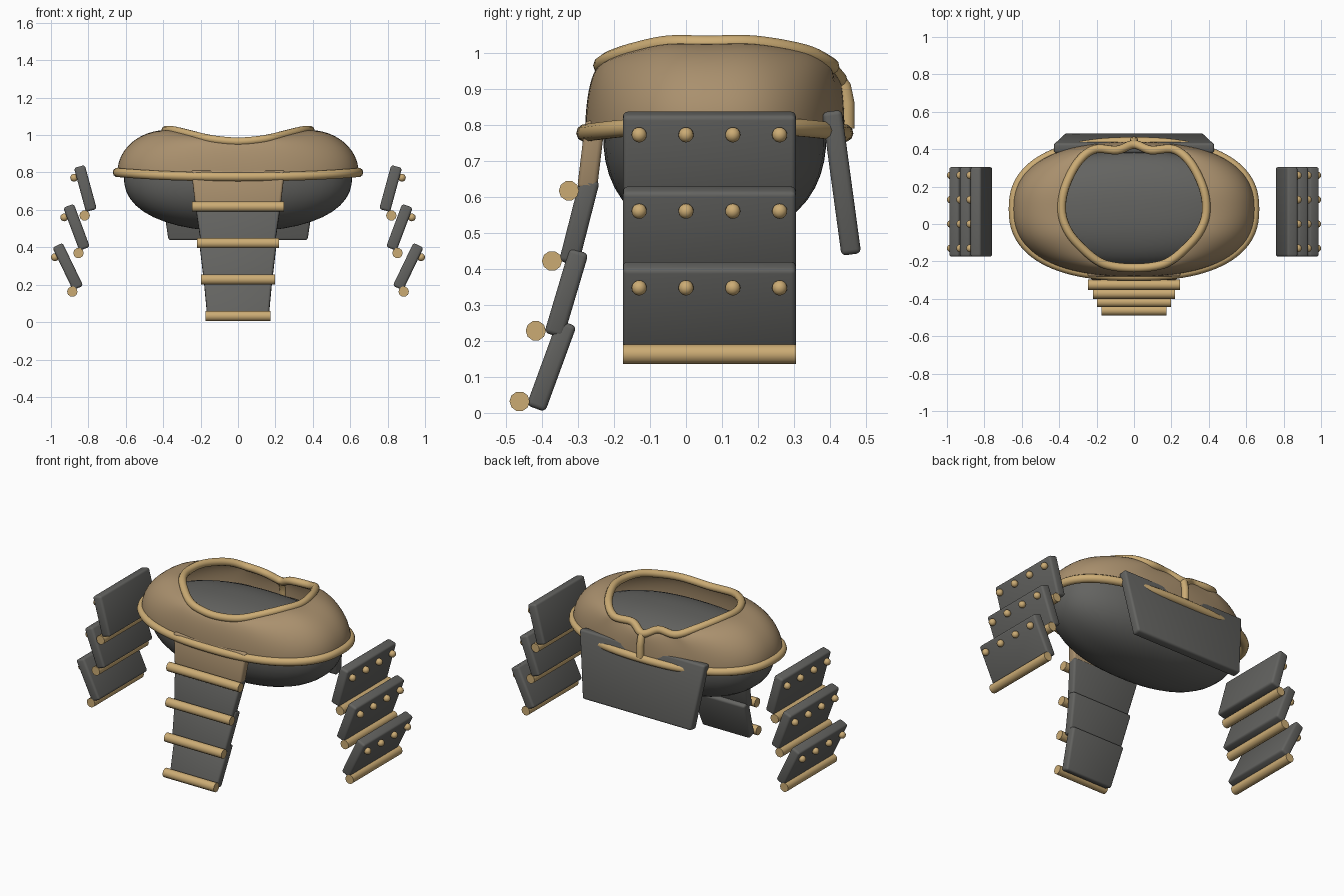
import bpy, bmesh, math
from mathutils import Vector

if "Cube" in bpy.data.objects:
    bpy.data.objects.remove(bpy.data.objects["Cube"])


def material(name, rgb):
    m = bpy.data.materials.new(name)
    m.diffuse_color = (*rgb, 1)
    m.use_nodes = True
    m.node_tree.nodes["Principled BSDF"].inputs["Base Color"].default_value = m.diffuse_color
    return m


DARK = material("dark_grey", (0.125, 0.125, 0.118))
CLOTH = material("brown_leather", (0.40, 0.28, 0.155))
TRIM = material("tan_trim", (0.60, 0.41, 0.175))


def finish(name, bm, mat, smooth=None):
    bmesh.ops.recalc_face_normals(bm, faces=bm.faces)
    me = bpy.data.meshes.new(name)
    bm.to_mesh(me)
    bm.free()
    me.materials.append(mat)
    ob = bpy.data.objects.new(name, me)
    bpy.context.collection.objects.link(ob)
    if smooth:
        bpy.ops.object.select_all(action='DESELECT')
        ob.select_set(True)
        bpy.context.view_layer.objects.active = ob
        bpy.ops.object.shade_smooth_by_angle(angle=math.radians(smooth))
    return ob


def tube(name, pts, radius, mat, cyclic=False):
    cu = bpy.data.curves.new(name, 'CURVE')
    cu.dimensions = '3D'
    cu.bevel_depth = radius
    cu.bevel_resolution = 3
    cu.use_fill_caps = True
    sp = cu.splines.new('POLY')
    sp.points.add(len(pts) - 1)
    for p, co in zip(sp.points, pts):
        p.co = (*co, 1)
    sp.use_cyclic_u = cyclic
    cu.materials.append(mat)
    ob = bpy.data.objects.new(name, cu)
    bpy.context.collection.objects.link(ob)
    bpy.ops.object.select_all(action='DESELECT')
    ob.select_set(True)
    bpy.context.view_layer.objects.active = ob
    bpy.ops.object.convert(target='MESH')
    bpy.ops.object.shade_smooth_by_angle(angle=math.radians(40))


def slab(name, top, bottom, half_top, half_bottom, thick, axis, mat):
    """Tapered plate hanging from top to bottom, its width along axis."""
    top, bottom, w = Vector(top), Vector(bottom), Vector(axis)
    n = (top - bottom).cross(w).normalized() * thick / 2
    bm = bmesh.new()
    rings = []
    for c, h in ((top, half_top), (bottom, half_bottom)):
        rings.append([bm.verts.new(c + w * h * a + n * b)
                      for a, b in ((-1, -1), (1, -1), (1, 1), (-1, 1))])
    t, b = rings
    bm.faces.new(t)
    bm.faces.new(b)
    for i in range(4):
        j = (i + 1) % 4
        bm.faces.new((t[i], t[j], b[j], b[i]))
    bmesh.ops.bevel(bm, geom=list(bm.edges), offset=0.013, segments=3,
                    profile=0.5, affect='EDGES')
    finish(name, bm, mat, 35)


def rod(name, centre, half, axis):
    c, a = Vector(centre), Vector(axis)
    tube(name, [c - a * half, c + a * half], 0.028, TRIM)


def catmull(pts, steps):
    out, n = [], len(pts)
    for i in range(n):
        p0, p1, p2, p3 = (pts[(i + k) % n] for k in (-1, 0, 1, 2))
        for s in range(steps):
            t = s / steps
            out.append(0.5 * (2 * p1 + (p2 - p0) * t
                              + (2 * p0 - 5 * p1 + 4 * p2 - p3) * t * t
                              + (3 * p1 - p0 - 3 * p2 + p3) * t ** 3))
    return out


CY = 0.08


def rim_point(t):
    c, s = math.cos(t), math.sin(t)
    e = 2 / 2.4
    return Vector((math.copysign(abs(c) ** e, c) * 0.645,
                   CY + math.copysign(abs(s) ** e, s) * 0.36,
                   0.777 + 0.023 * c * c))


# Collar: saddle-shaped opening, right half mirrored to the left
half = [Vector(p) for p in (
    (0, -.235, .965), (.10, -.228, .972), (.18, -.205, .985), (.26, -.145, 1.005),
    (.345, -.05, 1.025), (.385, .06, 1.025), (.37, .19, 1.025), (.30, .33, 1.0),
    (.21, .40, .965), (.09, .395, .962), (0, .425, .925))]
loop = half + [Vector((-p.x, p.y, p.z)) for p in half[-2:0:-1]]
collar = catmull(loop, 6)
tube("collar_trim", collar, 0.023, TRIM, True)
tube("collar_back_strap", [(0, .42, .93), (0, .438, .905), (0, .447, .86), (0, .447, .79)],
     0.022, TRIM)

# Upper shell: bulged loft from lower rim to collar
bm = bmesh.new()
columns = []
for c in collar:
    b = rim_point(math.atan2((c.y - CY) / 0.34, c.x / 0.385))
    col = []
    for k in range(13):
        a = k / 12 * math.pi / 2
        xy = c + (b - c) * math.cos(a)
        col.append(bm.verts.new((xy.x, xy.y, b.z + (c.z - b.z) * math.sin(a))))
    columns.append(col)
for i, p in enumerate(columns):
    q = columns[(i + 1) % len(columns)]
    for k in range(12):
        bm.faces.new((p[k], q[k], q[k + 1], p[k + 1]))
finish("upper_shell", bm, CLOTH, 60)

# Trim around the lower edge of the shell
tube("lower_rim_trim", [rim_point(2 * math.pi * i / 96) for i in range(96)],
     0.025, TRIM, True)

# Rounded inner body
bm = bmesh.new()
bmesh.ops.create_uvsphere(bm, u_segments=48, v_segments=24, radius=1)
for v in bm.verts:
    v.co /= sum(abs(k) ** 2.3 for k in v.co) ** (1 / 2.3)
    v.co = (v.co.x * 0.61, CY + v.co.y * 0.31,
            0.775 + v.co.z * (0.18 if v.co.z > 0 else 0.29))
finish("inner_body", bm, DARK, 60)

# Front hanging strip: overlapping plates with a rod at each lower edge
X, Y = (1, 0, 0), (0, 1, 0)
strip = [  # top y, z, bottom y, z, half widths, material
    (-.252, .81, -.275, .62, .25, .228, CLOTH),
    (-.266, .65, -.326, .415, .232, .197, DARK),
    (-.297, .45, -.367, .215, .21, .182, DARK),
    (-.330, .25, -.417, .012, .185, .163, DARK)]
rods = [(-.325, .617, .246), (-.372, .422, .22), (-.417, .228, .197), (-.462, .032, .175)]
for i, (s, r) in enumerate(zip(strip, rods), 1):
    slab(f"front_strip_plate_{i}", (0, s[0], s[1]), (0, s[2], s[3]),
         s[4], s[5], 0.055, X, s[6])
    rod(f"front_strip_rod_{i}", (0, r[0], r[1]), r[2], X)

# Back plate
slab("back_plate", (0, .405, .838), (0, .459, .44), .43, .372, 0.055, X, DARK)

# Shoulder plates on both sides, with studs and lower rods
shoulder = [  # plate top x, z, bottom x, z, rod x, z, stud x, z
    (.848, .832, .784, .597, .820, .570, .876, .772),
    (.906, .622, .820, .392, .853, .369, .929, .560),
    (.965, .411, .855, .182, .886, .163, .979, .347)]
for side, sx in (("right", 1), ("left", -1)):
    for i, (tx, tz, bx, bz, rx, rz, px, pz) in enumerate(shoulder, 1):
        slab(f"{side}_shoulder_plate_{i}", (sx * tx, .065, tz), (sx * bx, .065, bz),
             .24, .24, 0.06, Y, DARK)
        rod(f"{side}_shoulder_rod_{i}", (sx * rx, .065, rz), .24, Y)
        bm = bmesh.new()
        for k in range(4):
            g = bmesh.ops.create_uvsphere(bm, u_segments=16, v_segments=10, radius=0.021)
            bmesh.ops.translate(bm, verts=g["verts"], vec=(sx * px, -.13 + .13 * k, pz))
        finish(f"{side}_shoulder_studs_{i}", bm, TRIM, 60)
